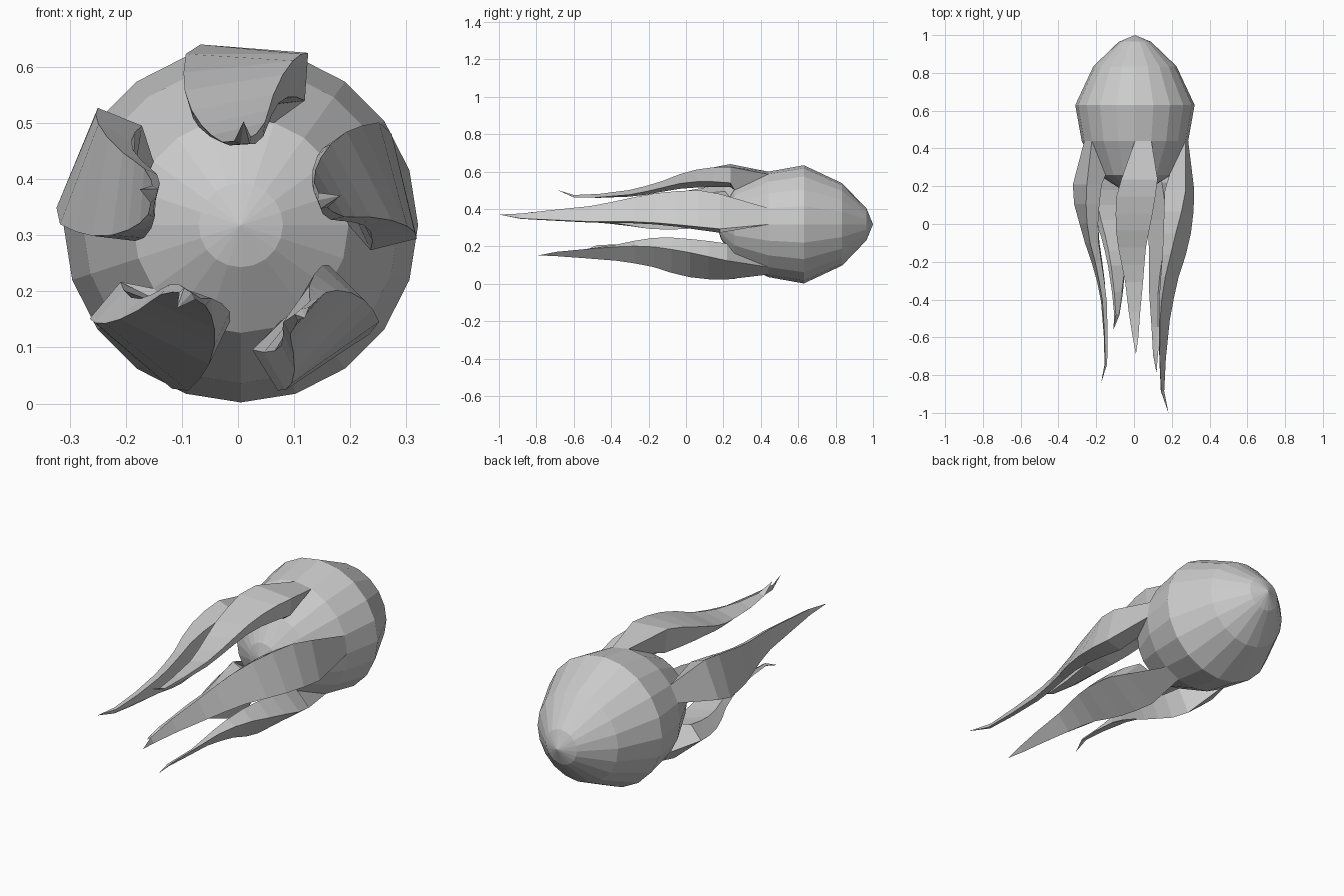
import bpy, bmesh, math

if "Cube" in bpy.data.objects:
    bpy.data.objects.remove(bpy.data.objects["Cube"])

CX, CZ, SIDES = 0.005, 0.318, 20
bm = bmesh.new()


def polar(r, deg, y):
    a = math.radians(deg)
    return bm.verts.new((CX + r * math.cos(a), y, CZ + r * math.sin(a)))


# Bulb-shaped body: rings (y, radius) from the rear tip to the front tip
profile = [(0.965, 0.085), (0.835, 0.22), (0.63, 0.316), (0.44, 0.282),
           (0.26, 0.192), (0.185, 0.075)]
rings = [[polar(r, i * 360 / SIDES, y) for i in range(SIDES)] for y, r in profile]
rear, front = polar(0, 0, 1.0), polar(0, 0, 0.165)

# Arms grow out of every fourth face of the band behind the front cap:
# tip y, radial shift at the root and near the tip, extra depth of inner left edge
arms = {0: (-1.0, -.016, 0, 0), 4: (-0.69, 0, 0, 0), 8: (-0.845, 0, .015, .03),
        12: (-0.56, -.014, .005, .04), 16: (-0.79, -.03, .04, .045)}
for k in range(len(rings) - 1):
    for i in range(SIDES):
        j = (i + 1) % SIDES
        if k == 3 and i in arms:
            continue
        bm.faces.new((rings[k][i], rings[k][j], rings[k + 1][j], rings[k + 1][i]))
for i in range(SIDES):
    j = (i + 1) % SIDES
    bm.faces.new((rings[0][j], rings[0][i], rear))
    bm.faces.new((rings[-1][i], rings[-1][j], front))

# Arm cross-sections: fraction of length, then (sideways, radial) of
# outer left, outer right, inner right, inner left corners
sections = [
    (0.18, [(-.072, .322), (.12, .307), (.114, .222), (-.055, .20)]),
    (0.26, [(-.098, .305), (.108, .305), (.10, .228), (-.075, .20)]),
    (0.34, [(-.102, .272), (.093, .293), (.083, .228), (-.085, .197)]),
    (0.42, [(-.10, .24), (.075, .268), (.068, .218), (-.085, .19)]),
    (0.50, [(-.088, .205), (.058, .232), (.055, .196), (-.075, .175)]),
    (0.58, [(-.07, .178), (.05, .205), (.047, .175), (-.055, .158)]),
    (0.66, [(-.052, .160), (.043, .183), (.04, .158), (-.035, .148)]),
    (0.80, [(-.033, .148), (.028, .163), (.026, .145), (-.02, .142)]),
    (0.92, [(-.012, .150), (.018, .157), (.016, .145), (0, .144)]),
]
for i, (tip_y, root, end, deep) in arms.items():
    j = i + 1
    a = math.radians((i + 1) * 360 / SIDES)

    def place(t, r, y):
        return bm.verts.new((CX + r * math.cos(a) + t * math.sin(a), y,
                             CZ + r * math.sin(a) - t * math.cos(a)))

    loop = [rings[3][j], rings[3][i], rings[4][i], rings[4][j]]
    for f, corners in sections:
        y = 0.44 + f * (tip_y - 0.44)
        s = min(1, max(0, (f - 0.18) / 0.6))
        shift = root + (end - root) * s
        dip = deep * max(0, 1 - abs(f - 0.46) / 0.3)
        new = [place(t, r + shift - (dip if n == 3 else 0), y)
               for n, (t, r) in enumerate(corners)]
        for n in range(4):
            m = (n + 1) % 4
            bm.faces.new((loop[n], loop[m], new[m], new[n]))
        loop = new
    tip = place(0.005, 0.185 + end * 0.4, tip_y)
    for n in range(4):
        bm.faces.new((loop[n], loop[(n + 1) % 4], tip))

bmesh.ops.recalc_face_normals(bm, faces=bm.faces)
mesh = bpy.data.meshes.new("body_with_arms")
bm.to_mesh(mesh)
bm.free()
bpy.context.collection.objects.link(bpy.data.objects.new("body_with_arms", mesh))
